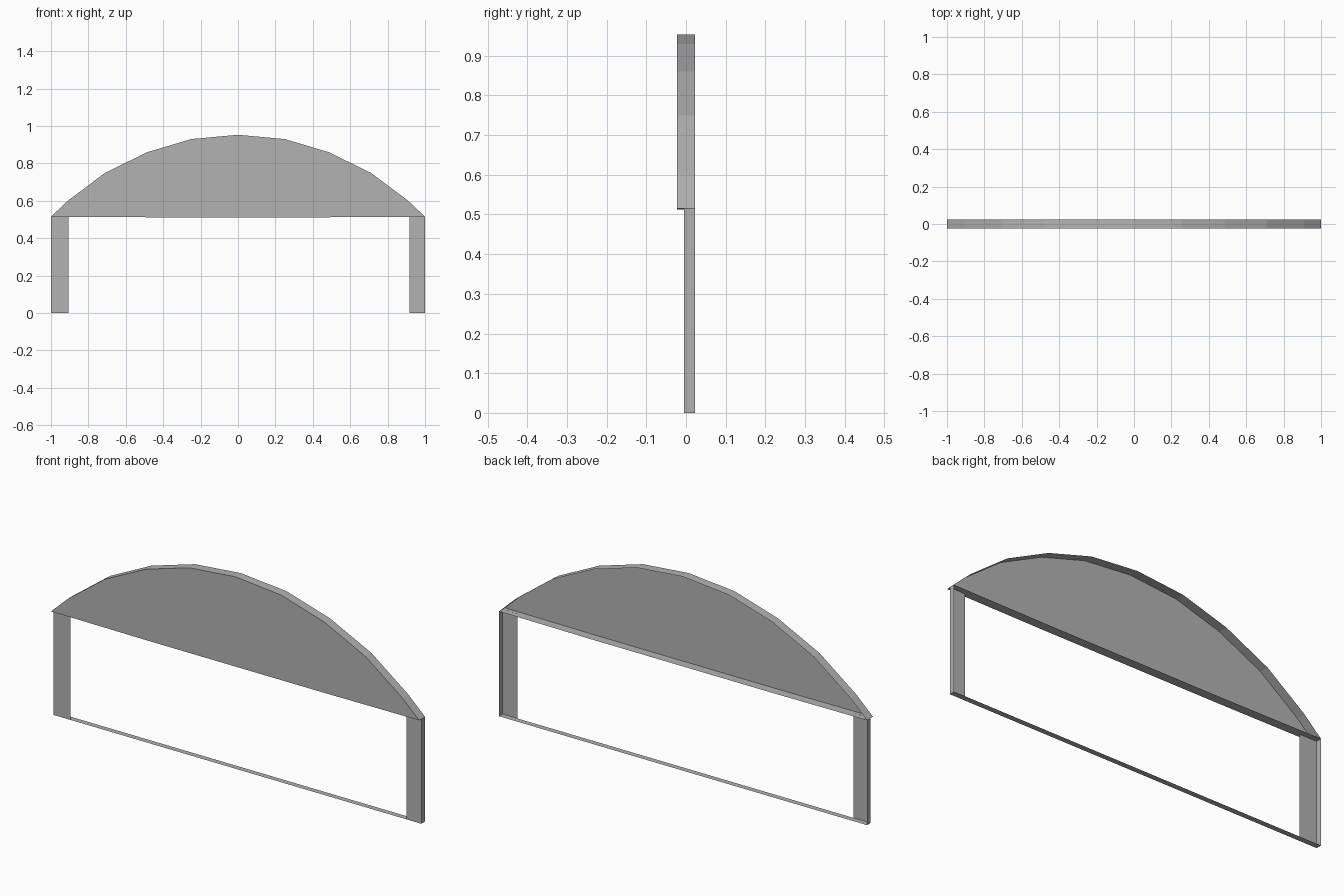
import bpy
import bmesh

cube = bpy.data.objects.get("Cube")
if cube:
    bpy.data.objects.remove(cube, do_unlink=True)

grey = bpy.data.materials.new("plain grey")
grey.use_nodes = True
grey.diffuse_color = (0.45, 0.45, 0.45, 1)
grey.node_tree.nodes["Principled BSDF"].inputs["Base Color"].default_value = (0.45, 0.45, 0.45, 1)

ARCH_FRONT, LEG_FRONT, BACK = -0.023, -0.005, 0.023
SPRING = 0.515


def sheet_object(name, outlines):
    """Make one object from flat sheets, each given by its outline."""
    bm = bmesh.new()
    for outline in outlines:
        bm.faces.new([bm.verts.new(p) for p in outline])
    bmesh.ops.remove_doubles(bm, verts=bm.verts, dist=0.0001)
    mesh = bpy.data.meshes.new(name)
    bm.to_mesh(mesh)
    bm.free()
    mesh.materials.append(grey)
    obj = bpy.data.objects.new(name, mesh)
    bpy.context.collection.objects.link(obj)
    return obj


# Arch outline: right half mirrored across the crown, then a slightly sagging base
half = [(1, SPRING), (0.91, 0.6), (0.71, 0.75), (0.485, 0.86), (0.25, 0.93)]
crown = half + [(0, 0.953)] + [(-x, z) for x, z in reversed(half)]
profile = crown + [(-0.48, 0.512), (0.48, 0.512)]

# Arch panel, open at the back
sheet_object("arch_panel", [[(x, ARCH_FRONT, z) for x, z in profile]])

# Rim around the arch and along its base
rim = []
for (x0, z0), (x1, z1) in zip(profile, profile[1:] + profile[:1]):
    rim.append([(x0, ARCH_FRONT, z0), (x1, ARCH_FRONT, z1),
                (x1, BACK, z1), (x0, BACK, z0)])
sheet_object("arch_rim", rim)

# Legs: a front panel with an outer side wall
for name, outer, inner in (("left_leg", 1, 0.918), ("right_leg", -1, -0.907)):
    front = [(inner, LEG_FRONT, 0), (outer, LEG_FRONT, 0),
             (outer, LEG_FRONT, SPRING), (inner, LEG_FRONT, SPRING)]
    side = [(outer, LEG_FRONT, 0), (outer, BACK, 0),
            (outer, BACK, SPRING), (outer, LEG_FRONT, SPRING)]
    sheet_object(name, [front, side])

# Threshold strip on the ground between the legs
sheet_object("threshold", [[(-1, LEG_FRONT, 0), (1, LEG_FRONT, 0),
                            (1, BACK, 0), (-1, BACK, 0)]])
